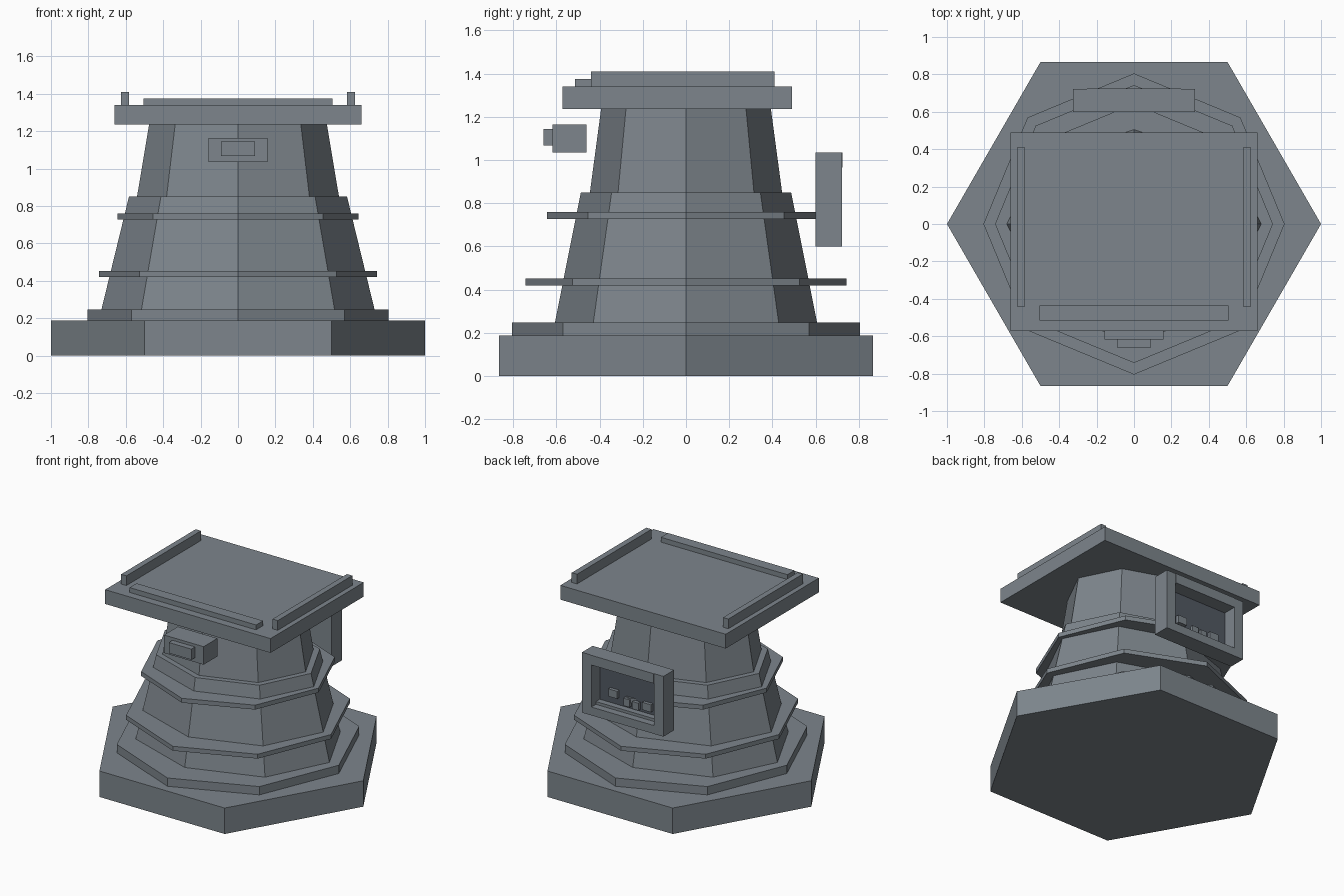
import bpy, bmesh, math

if "Cube" in bpy.data.objects:
    bpy.data.objects.remove(bpy.data.objects["Cube"])


def material(name, rgb):
    m = bpy.data.materials.new(name)
    m.diffuse_color = (*rgb, 1)
    m.use_nodes = True
    m.node_tree.nodes["Principled BSDF"].inputs["Base Color"].default_value = m.diffuse_color
    return m


GREY = material("steel grey", (0.205, 0.235, 0.262))
DARK = material("dark panel grey", (0.085, 0.10, 0.125))


def finish(name, bm, mat):
    bmesh.ops.recalc_face_normals(bm, faces=bm.faces)
    me = bpy.data.meshes.new(name)
    bm.to_mesh(me)
    bm.free()
    me.materials.append(mat)
    ob = bpy.data.objects.new(name, me)
    bpy.context.collection.objects.link(ob)
    return ob


def box(name, x, y, z, mat=GREY):
    """Box from (min, max) pairs."""
    bm = bmesh.new()
    bmesh.ops.create_cube(bm, size=1)
    for v in bm.verts:
        v.co = [(a + b) / 2 + c * (b - a) for (a, b), c in zip((x, y, z), v.co)]
    return finish(name, bm, mat)


def frustum(name, sides, z, bottom, top):
    """Tapered prism; bottom and top are (x radius, y radius)."""
    bm = bmesh.new()
    rings = []
    for h, (rx, ry) in zip(z, (bottom, top)):
        rings.append([bm.verts.new((rx * math.cos(a), ry * math.sin(a), h))
                      for a in (math.tau * i / sides for i in range(sides))])
    lo, hi = rings
    bm.faces.new(lo)
    bm.faces.new(hi)
    for i in range(sides):
        j = (i + 1) % sides
        bm.faces.new((lo[i], lo[j], hi[j], hi[i]))
    return finish(name, bm, GREY)


# Hexagonal base and octagonal step
frustum("base", 6, (0, 0.187), (1, 1), (1, 1))
frustum("base_step", 8, (0.187, 0.247), (0.805, 0.805), (0.805, 0.805))

# Tapered pedestal, slightly narrower in depth
frustum("lower_column", 8, (0.247, 0.85), (0.73, 0.607), (0.583, 0.487))
frustum("upper_column", 8, (0.85, 1.237), (0.54, 0.445), (0.475, 0.393))

# Flat collar rings
for name, r, z in (("lower_ring", 0.743, (0.42, 0.452)),
                   ("upper_ring", 0.643, (0.728, 0.76))):
    frustum(name, 8, z, (r, r), (r, r))

# Table top with side rails and front lip
box("table_top", (-0.66, 0.66), (-0.572, 0.49), (1.237, 1.34))
for side, x in (("left", (-0.625, -0.583)), ("right", (0.583, 0.625))):
    box(side + "_rail", x, (-0.44, 0.41), (1.34, 1.41))
box("front_lip", (-0.505, 0.505), (-0.515, -0.435), (1.34, 1.375))

# Front sensor box
box("front_box", (-0.158, 0.158), (-0.618, -0.46), (1.035, 1.165))
box("front_box_nose", (-0.09, 0.09), (-0.66, -0.618), (1.068, 1.145))

# Rear console: frame around a recessed dark panel
box("console_back", (-0.325, 0.325), (0.6, 0.62), (0.6, 1.035))
box("console_panel", (-0.25, 0.25), (0.62, 0.626), (0.66, 0.965), DARK)
for side, x in (("left", (-0.325, -0.25)), ("right", (0.25, 0.325))):
    box("console_" + side, x, (0.62, 0.722), (0.6, 1.035))
box("console_header", (-0.25, 0.25), (0.62, 0.725), (0.965, 1.035))
box("console_footer", (-0.25, 0.25), (0.62, 0.722), (0.6, 0.66))
box("console_sill", (-0.25, 0.25), (0.626, 0.67), (0.66, 0.68))

# Console buttons
for i, (x, z, w) in enumerate(((0.13, 0.76, 0.035), (0.02, 0.725, 0.025),
                               (-0.05, 0.72, 0.025), (-0.14, 0.735, 0.035))):
    box(f"button_{i + 1}", (x - w, x + w), (0.626, 0.65), (z - 0.027, z + 0.027))
